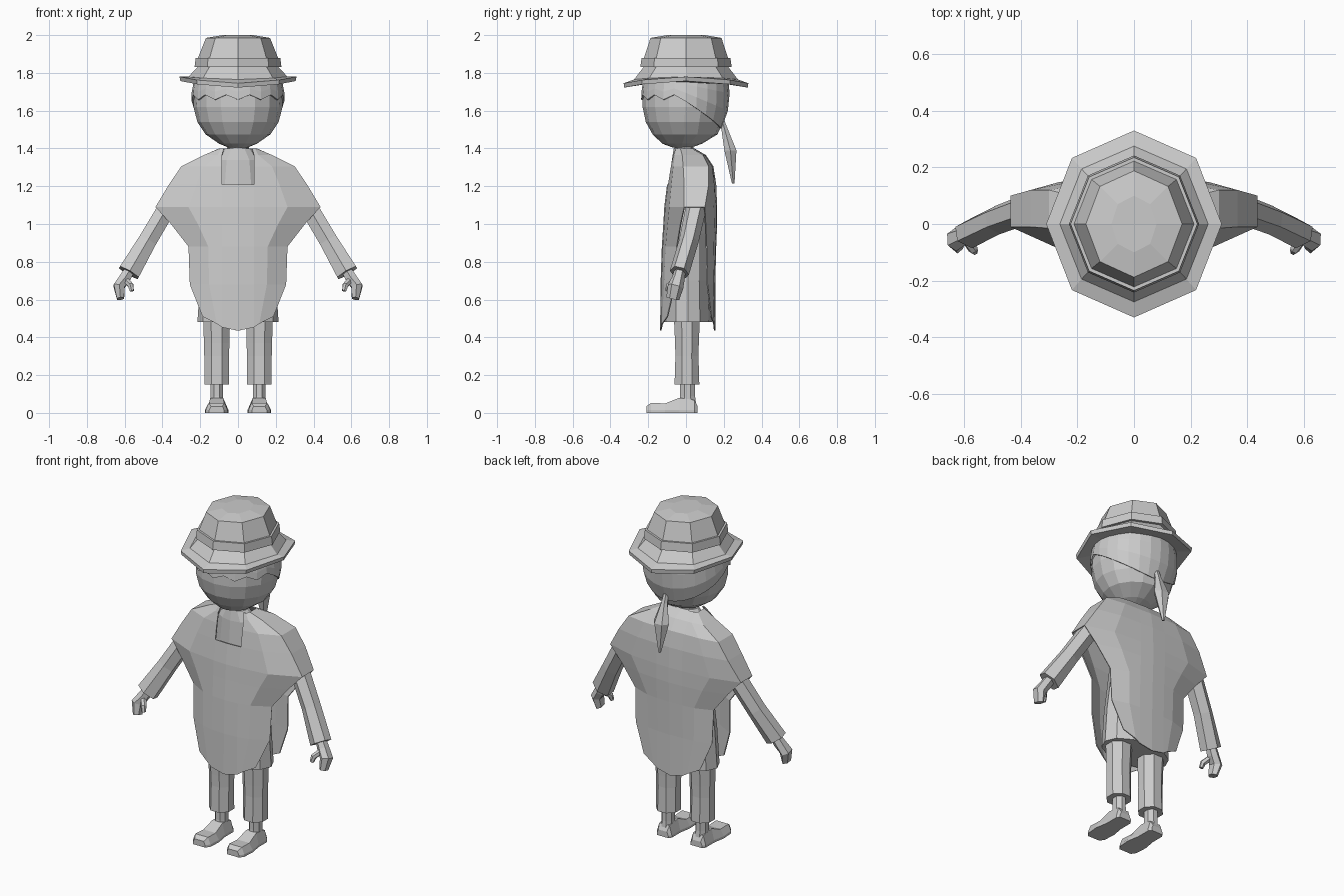
import bpy, bmesh, math
from mathutils import Vector

cube = bpy.data.objects.get("Cube")
if cube:
    bpy.data.objects.remove(cube)

GREY = bpy.data.materials.new("plain grey")
GREY.use_nodes = True
GREY.diffuse_color = (0.6, 0.6, 0.6, 1)
GREY.node_tree.nodes["Principled BSDF"].inputs["Base Color"].default_value = (0.6, 0.6, 0.6, 1)


def skin(name, rings, closed=True, caps=True, keep=None, mirror=False, thick=0):
    """Join rows of points with quads into one flat-shaded object."""
    bm = bmesh.new()
    rows = [[bm.verts.new(p) for p in ring] for ring in rings]
    n = len(rows[0])
    for i in range(len(rows) - 1):
        for j in range(n if closed else n - 1):
            if keep is None or keep(i, j):
                k = (j + 1) % n
                bm.faces.new((rows[i][j], rows[i][k], rows[i + 1][k], rows[i + 1][j]))
    if caps:
        bm.faces.new(rows[0])
        bm.faces.new(rows[-1])
    bmesh.ops.recalc_face_normals(bm, faces=bm.faces)
    mesh = bpy.data.meshes.new(name)
    bm.to_mesh(mesh)
    bm.free()
    mesh.materials.append(GREY)
    obj = bpy.data.objects.new(name, mesh)
    bpy.context.scene.collection.objects.link(obj)
    if mirror:
        mod = obj.modifiers.new("mirror", 'MIRROR')
        mod.merge_threshold = 0.002
    if thick:
        mod = obj.modifiers.new("thickness", 'SOLIDIFY')
        mod.thickness = thick
    return obj


def oval(z, rx, ry, n=8, cx=0, cy=0, turn=0.0, lift=0.0):
    """Flat ring; lift raises it towards the sides."""
    pts = []
    for i in range(n):
        a = 2 * math.pi * (i + turn) / n
        pts.append((cx + rx * math.cos(a), cy + ry * math.sin(a), z + lift * math.cos(a) ** 2))
    return pts


def tube(name, path, n=6):
    """Mirrored limb through (x, y, z, width, depth) stations."""
    centres = [Vector(p[:3]) for p in path]
    rings = []
    for i, p in enumerate(path):
        t = (centres[min(i + 1, len(path) - 1)] - centres[max(i - 1, 0)]).normalized()
        u = Vector((0, 1, 0)).cross(t).normalized()
        v = t.cross(u)
        ring = []
        for j in range(n):
            a = 2 * math.pi * (j + 0.5) / n
            ring.append(centres[i] + u * p[3] * math.cos(a) + v * p[4] * math.sin(a))
        rings.append(ring)
    return skin(name, rings, mirror=True)


# Hat: underside, brim lip, flare, band and crown
skin("hat", [oval(1.75, .215, .215), oval(1.722, .305, .328, lift=.035),
             oval(1.745, .31, .33, lift=.035), oval(1.765, .262, .275, lift=.015),
             oval(1.83, .215, .225), oval(1.83, .23, .242), oval(1.88, .224, .235),
             oval(1.88, .212, .222), oval(1.985, .17, .188), oval(2.0, .08, .1)])

# Head
PROFILE = [(1.405, .05, .05, -.02), (1.425, .10, .105, -.02), (1.475, .172, .172, -.005),
           (1.54, .215, .205, -.008), (1.62, .236, .225, -.005), (1.69, .238, .226, -.003),
           (1.79, .22, .215, 0)]
skin("head", [oval(z, rx, ry, 16, cy=cy) for z, rx, ry, cy in PROFILE])


def head_point(a, z, grow):
    for lo, hi in zip(PROFILE, PROFILE[1:]):
        if z <= hi[0]:
            break
    f = (z - lo[0]) / (hi[0] - lo[0])
    rx, ry, cy = (lo[k] + f * (hi[k] - lo[k]) for k in (1, 2, 3))
    return (grow * rx * math.cos(a), cy + grow * ry * math.sin(a), z)


# Hair: shell with a ragged fringe, falling lower behind
hair = [[] for _ in range(4)]
for i in range(24):
    a = 2 * math.pi * i / 24
    s = math.sin(a)
    low = 1.665 - .16 * max(0, (s + .1) / 1.1) if s > -.1 else 1.67 + (.014 if i % 2 else -.012)
    for k in range(4):
        hair[k].append(head_point(a, low + (1.785 - low) * k / 3, 1.035))
skin("hair", hair, caps=False, thick=.012)

# Ponytail
skin("ponytail", [oval(1.55, .015, .015, 6, cy=.19), oval(1.5, .02, .02, 6, cy=.205),
                  oval(1.39, .05, .037, 6, cy=.235), oval(1.215, .008, .008, 6, cy=.25)])

# Neck and the tunic under the poncho
skin("neck", [oval(z, .058, .05, cy=-.01) for z in (1.34, 1.45)])
skin("tunic", [oval(z, rx, ry, 12, cy=cy) for z, rx, ry, cy in
               [(.48, .215, .128, .01), (.7, .2, .12, .01), (.95, .17, .11, .015),
                (1.2, .14, .105, .02), (1.34, .12, .075, 0), (1.4, .068, .055, -.01)]])

# Poncho: rows of height, half width, front, front edge, back edge, back
ROWS = [(1.40, .10, -.06, -.03, .03, .045), (1.365, .18, -.072, -.02, .09, .105),
        (1.305, .30, -.085, -.015, .12, .145), (1.21, .365, -.10, -.01, .12, .16),
        (1.09, .437, -.115, -.01, .10, .165), (1.0, .355, -.12, -.03, .105, .165),
        (.88, .262, -.128, -.05, .11, .16), (.68, .255, -.135, -.06, .115, .155),
        (.435, .188, -.137, -.10, .135, .155)]
poncho = []
for z, w, yf, y1, y2, yb in ROWS:
    xs = [0, min(.085, .6 * w + .015), max(.6 * w, .09), w]
    drop = [0, .018, .037, .075] if z < .5 else [0] * 4
    front = [yf, yf + .005, yf + .25 * (y1 - yf), y1]
    back = [yb, yb - .004, yb + .25 * (y2 - yb), y2]
    ring = [(xs[k], front[k], z + drop[k]) for k in range(4)]
    ring += [(xs[k], back[k], z + drop[k]) for k in (3, 2, 1, 0)]
    poncho.append(ring)
# Open neck notch in front, open sides below the sleeves
skin("poncho", poncho, closed=False, caps=False, mirror=True, thick=.006,
     keep=lambda i, j: not (j == 0 and i < 3) and not (j == 3 and i > 3))

# Sleeves, hands and thumbs
tube("sleeves", [(.27, .055, 1.27, .05, .05), (.385, .05, 1.07, .055, .055),
                 (.48, .015, .91, .056, .052), (.578, -.035, .742, .066, .052)])
tube("hands", [(.572, -.03, .76, .03, .03), (.598, -.04, .715, .034, .034),
               (.63, -.055, .67, .034, .042), (.622, -.07, .605, .022, .035)])
tube("thumbs", [(.592, -.055, .70, .018, .018), (.568, -.09, .675, .017, .017),
                (.562, -.098, .645, .012, .012)])

# Trousers and ankles
skin("trousers", [oval(z, rx, ry, 8, cx=.113, cy=.005, turn=.5) for z, rx, ry in
                  [(.15, .071, .071), (.3, .071, .066), (.37, .073, .068), (.62, .08, .08)]],
     mirror=True)
skin("ankles", [oval(z, .036, r, 8, cx=.113, cy=.008, turn=.5) for z, r in
                [(.04, .05), (.09, .043), (.2, .042)]], mirror=True)

# Shoes: cross-sections from heel to toe (y, sole half width, top half width, top)
shoe = []
for y, b, t, h in [(.062, .038, .028, .035), (.045, .05, .034, .068), (-.035, .05, .034, .08),
                   (-.11, .063, .04, .05), (-.185, .058, .042, .053), (-.21, .04, .03, .035)]:
    shoe.append([(.113 - b, y, 0), (.113 + b, y, 0), (.113 + b, y, .014),
                 (.113 + t, y, h), (.113 - t, y, h), (.113 - b, y, .014)])
skin("shoes", shoe, mirror=True)
